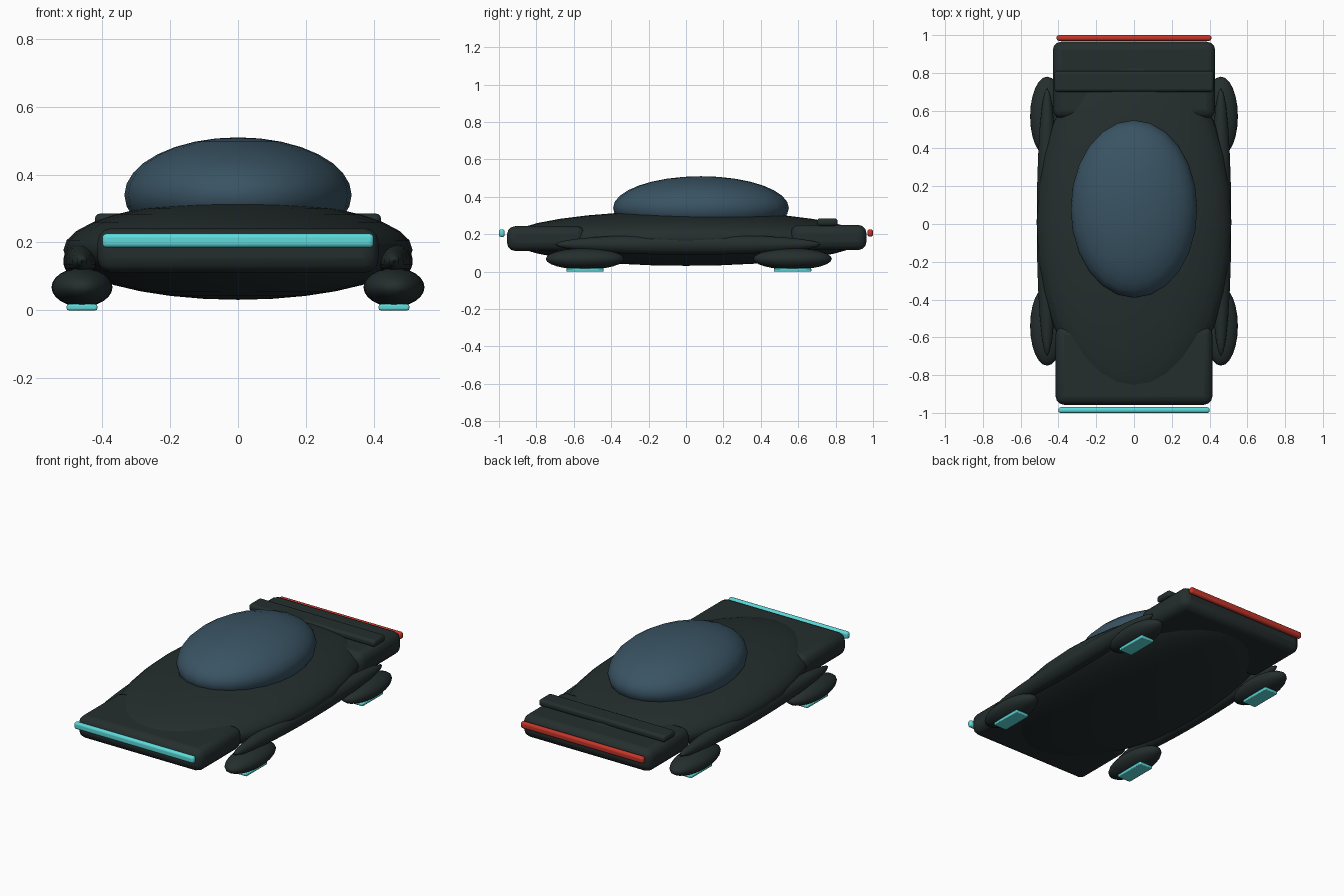
import bpy, math

if "Cube" in bpy.data.objects:
    bpy.data.objects.remove(bpy.data.objects["Cube"])


def material(name, rgb):
    m = bpy.data.materials.new(name)
    m.diffuse_color = (*rgb, 1)
    m.use_nodes = True
    m.node_tree.nodes["Principled BSDF"].inputs["Base Color"].default_value = m.diffuse_color
    return m


DARK = material("dark green grey", (0.018, 0.027, 0.027))
GLASS = material("blue glass", (0.041, 0.087, 0.125))
CYAN = material("cyan light", (0.11, 0.70, 0.70))
RED = material("red light", (0.55, 0.036, 0.022))


def finish(name, mat, angle):
    ob = bpy.context.object
    ob.name = name
    ob.data.materials.append(mat)
    bpy.ops.object.transform_apply(location=False, rotation=True, scale=True)
    bpy.ops.object.shade_smooth_by_angle(angle=math.radians(angle))
    return ob


def ellipsoid(name, loc, half, mat, segments=24, rings=16):
    bpy.ops.mesh.primitive_uv_sphere_add(segments=segments, ring_count=rings, location=loc)
    bpy.context.object.scale = half
    return finish(name, mat, 60)


def box(name, lo, hi, bevel, mat, segments=3):
    bpy.ops.mesh.primitive_cube_add(size=1, location=[(a + b) / 2 for a, b in zip(lo, hi)])
    bpy.context.object.scale = [b - a for a, b in zip(lo, hi)]
    ob = finish(name, mat, 40)
    mod = ob.modifiers.new("rounding", "BEVEL")
    mod.width, mod.segments = bevel, segments
    return ob


# Main hull and canopy
ellipsoid("hull", (0, 0, 0.178), (0.515, 0.955, 0.147), DARK, 32, 16)
ellipsoid("canopy", (0, 0.08, 0.34), (0.335, 0.47, 0.17), GLASS, 24, 16)

# Nose, tail and spoiler
box("nose", (-0.415, -0.957, 0.11), (0.415, -0.54, 0.243), 0.045, DARK)
box("tail", (-0.43, 0.56, 0.115), (0.43, 0.965, 0.25), 0.045, DARK)
box("spoiler", (-0.422, 0.70, 0.245), (0.422, 0.81, 0.285), 0.015, DARK)

# Light bars across the front and back
box("front_light_bar", (-0.4, -1.0, 0.185), (0.4, -0.97, 0.226), 0.012, CYAN)
box("rear_light_bar", (-0.41, 0.97, 0.187), (0.41, 1.0, 0.226), 0.012, RED)

# Side skirts, hover pods and glowing pads
for side, s in (("left", -1), ("right", 1)):
    ellipsoid(f"{side}_skirt", (s * 0.46, 0.01, 0.145), (0.055, 0.71, 0.055), DARK)
    for end, y in (("front", -0.54), ("rear", 0.57)):
        ellipsoid(f"{side}_{end}_pod", (s * 0.46, y, 0.068), (0.09, 0.21, 0.057), DARK, 24, 12)
        box(f"{side}_{end}_pad", (s * 0.46 - 0.045, y - 0.1, 0), (s * 0.46 + 0.045, y + 0.1, 0.018),
            0.005, CYAN, 2)
